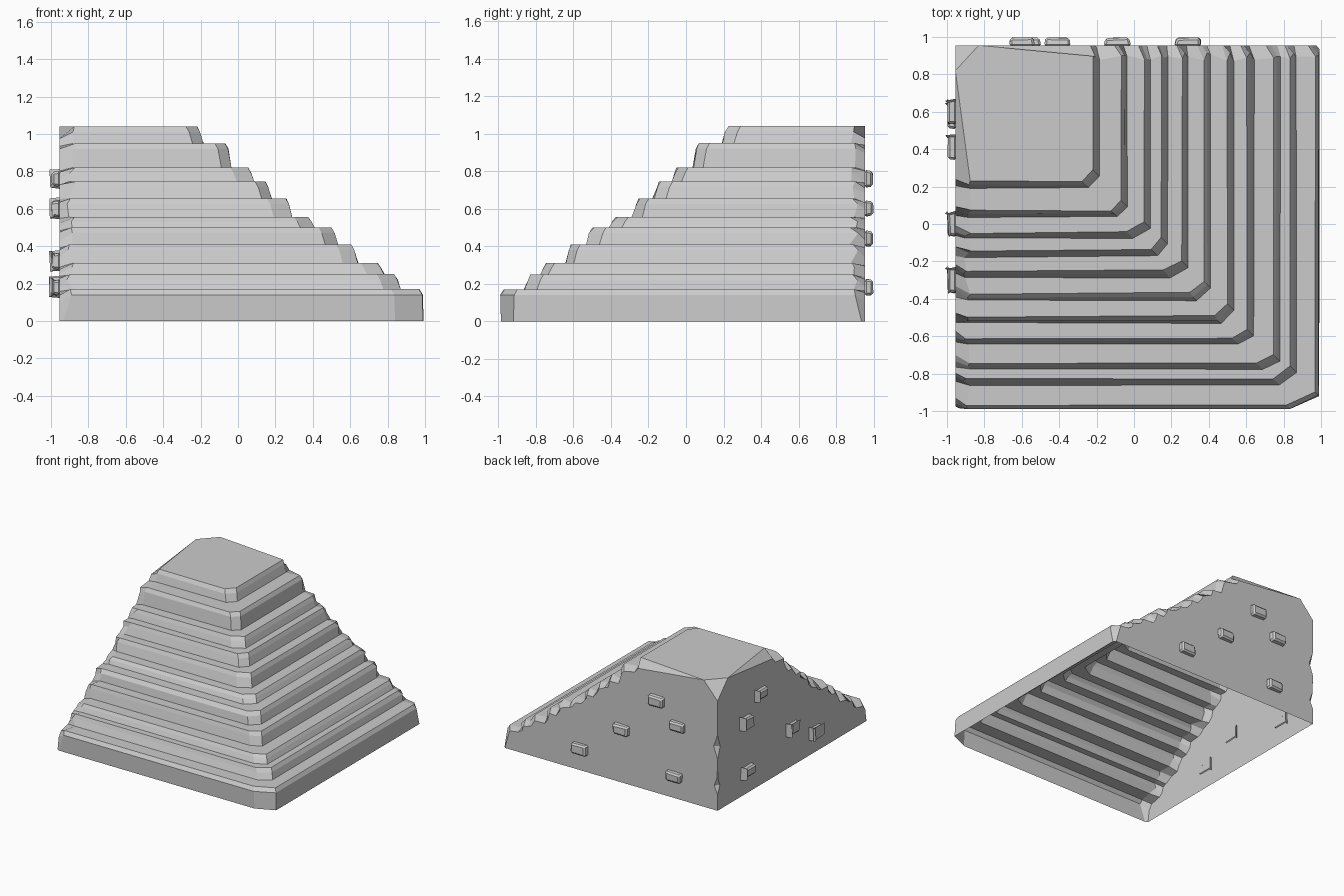
import bpy, bmesh, random
from mathutils import Vector

if "Cube" in bpy.data.objects:
    bpy.data.objects.remove(bpy.data.objects["Cube"])
random.seed(4)

W = 0.955                                   # distance of both back walls from centre
# each step: reach to the right (x), reach to the front (-y), top height
STEPS = [(.99, .99, .17), (.87, .86, .25), (.78, .775, .31), (.64, .645, .41),
         (.535, .53, .50), (.41, .405, .555), (.29, .285, .655), (.18, .175, .745),
         (.088, .08, .82), (-.035, -.035, .95), (-.185, -.19, 1.04)]


def jit(a=.006):
    return random.uniform(-a, a)


def row(bm, dx, dy, z, chip_in, chip_down, end, c, ground=False):
    """One contour line: left wall, along the front, round the corner, back to the rear wall."""
    j = 0 if ground else 1
    e1, e2 = end + jit(.018) * j, end + jit(.018) * j
    w1, w2 = jit(.012) * j, jit(.012) * j
    pts = [(-W, -dy + chip_in + w1, z - chip_down + w2),
           (-e1, -dy + jit(), z),
           (dx - c[0], -dy + jit(), z),
           (dx, -dy + c[1], z),
           (dx + jit(.004), e2, z),
           (dx - chip_in + w2, W, z - chip_down + w1)]
    return [bm.verts.new(p) for p in pts]


def make_object(name, bm):
    me = bpy.data.meshes.new(name)
    bm.to_mesh(me)
    bm.free()
    ob = bpy.data.objects.new(name, me)
    bpy.context.collection.objects.link(ob)
    return ob


# stepped shell: contour rows bridged into risers, worn edges and treads
bm = bmesh.new()
rows, z0 = [], 0
for i, (dx, dy, z1) in enumerate(STEPS):
    lean = .005 if i == 0 else .018
    bev = min(.03, (z1 - z0) * .4)
    c = (random.uniform(.05, .10), random.uniform(.04, .07))
    if i == 0:
        c = (.15, .07)
    rows.append(row(bm, dx, dy, z0, .015, 0 if i == 0 else .012,
                    .935 if i == 0 else .89, c, i == 0))
    rows.append(row(bm, dx - lean, dy - lean, z1 - bev, .03, .035, .90, c))
    rows.append(row(bm, dx - lean - .017, dy - lean - .017, z1, .03, .025, .885, c))
    z0 = z1
rows[-1][0].co = (-W, .82, z0)              # top plate reaches out to the walls
rows[-1][5].co = (-.83, W, z0)
for a, b in zip(rows, rows[1:]):
    for k in range(5):
        bm.faces.new((a[k], a[k + 1], b[k + 1], b[k]))
bm.faces.new(rows[-1])

# back corner edge with chips: (height, chip depth)
CORNER = [(0, 0), (.13, 0), (.2, .03), (.27, .004), (.42, 0), (.52, .035), (.62, 0), (.9, 0)]
left = [bm.verts.new((-W, W - d, z)) for z, d in CORNER] + [rows[-1][0]]
rear = [bm.verts.new((-W + d, W, z)) for z, d in CORNER] + [rows[-1][5]]
for i in range(len(left) - 1):
    bm.faces.new((left[i], left[i + 1], rear[i + 1], rear[i]))

# two flat walls
bm.faces.new([r[0] for r in rows] + left[-2::-1])
bm.faces.new(rear[:-1] + [r[5] for r in reversed(rows)])
bmesh.ops.remove_doubles(bm, verts=bm.verts, dist=.0005)
bmesh.ops.triangulate(bm, faces=[f for f in bm.faces if len(f.verts) > 6])
bmesh.ops.recalc_face_normals(bm, faces=bm.faces)
make_object("corner_stairs", bm)


def brick(name, u, z, on_left):
    """Worn brick standing out of the left (x) or rear (y) wall."""
    bm = bmesh.new()
    bmesh.ops.create_cube(bm, size=1)
    w, h = .14 + jit(.012), .09 + jit(.008)
    for v in bm.verts:
        s = .88 if v.co.y > 0 else 1
        a, b = v.co.x * w * s + jit(.004), v.co.z * h * s + jit(.004)
        out = W + (.04 + jit(.004) if v.co.y > 0 else -.006)
        v.co = Vector((-out, u + a, z + b)) if on_left else Vector((u + a, out, z + b))
    bmesh.ops.bevel(bm, geom=bm.edges[:], offset=.012, segments=1, affect='EDGES')
    bmesh.ops.recalc_face_normals(bm, faces=bm.faces)
    make_object(name, bm)


# scattered bricks on each wall
for i, (y, z) in enumerate([(.41, .76), (.60, .60), (.58, .19), (0, .32), (-.30, .18)]):
    brick(f"left_wall_brick_{i + 1}", y, z, True)
for i, (x, z) in enumerate([(-.41, .76), (-.60, .60), (-.57, .18), (-.09, .44), (.29, .18)]):
    brick(f"rear_wall_brick_{i + 1}", x, z, False)
